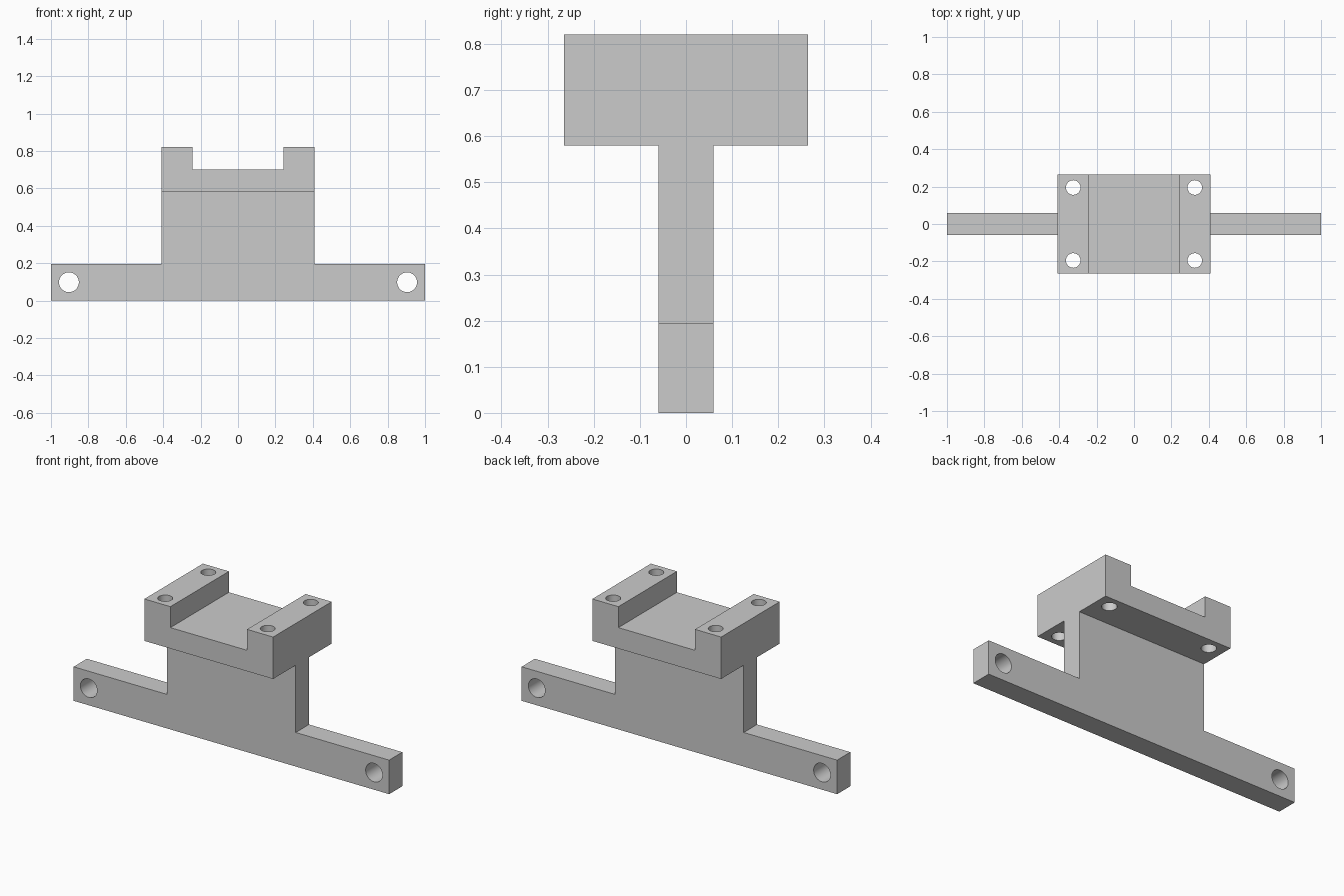
import bpy, bmesh
from math import pi

if "Cube" in bpy.data.objects:
    bpy.data.objects.remove(bpy.data.objects["Cube"])

def extrude_profile(name, half, depth):
    """Mirror a right-half (x, z) profile and extrude it along y, centred."""
    pts = half + [(-x, z) for x, z in reversed(half)]
    bm = bmesh.new()
    face = bm.faces.new([bm.verts.new((x, -depth / 2, z)) for x, z in pts])
    geo = bmesh.ops.extrude_face_region(bm, geom=[face])["geom"]
    verts = [g for g in geo if isinstance(g, bmesh.types.BMVert)]
    bmesh.ops.translate(bm, verts=verts, vec=(0, depth, 0))
    bmesh.ops.recalc_face_normals(bm, faces=bm.faces)
    mesh = bpy.data.meshes.new(name)
    bm.to_mesh(mesh)
    bm.free()
    obj = bpy.data.objects.new(name, mesh)
    bpy.context.collection.objects.link(obj)
    return obj

def boolean(target, tool, operation):
    """Apply an exact boolean and discard the tool object."""
    mod = target.modifiers.new(operation.lower(), 'BOOLEAN')
    mod.operation, mod.solver, mod.object = operation, 'EXACT', tool
    bpy.context.view_layer.objects.active = target
    bpy.ops.object.modifier_apply(modifier=mod.name)
    bpy.data.objects.remove(tool, do_unlink=True)

def drill(target, location, radius, rotation=(0, 0, 0)):
    bpy.ops.mesh.primitive_cylinder_add(vertices=48, radius=radius, depth=0.6,
                                        location=location, rotation=rotation)
    cutter = bpy.context.object
    cutter.hide_render = True
    boolean(target, cutter, 'DIFFERENCE')

W = 0.408  # half width of the web and saddle

# Base bar and upright web
bracket = extrude_profile(
    "mounting_bracket", [(1, 0), (1, 0.195), (W, 0.195), (W, 0.62)], 0.12)

# Channelled saddle block, merged onto the web
saddle = extrude_profile(
    "saddle", [(W, 0.58), (W, 0.82), (0.243, 0.82), (0.243, 0.70)], 0.53)
boolean(bracket, saddle, 'UNION')

# Bolt holes through the bar ends and the saddle rails
for sx in (-1, 1):
    drill(bracket, (sx * 0.904, 0, 0.098), 0.053, (pi / 2, 0, 0))
    for sy in (-1, 1):
        drill(bracket, (sx * 0.325, sy * 0.195, 0.7), 0.039)

# Smooth the hole walls, keep all corners sharp
bpy.ops.object.select_all(action='DESELECT')
bracket.select_set(True)
bpy.context.view_layer.objects.active = bracket
bpy.ops.object.shade_smooth_by_angle(angle=pi / 6)
